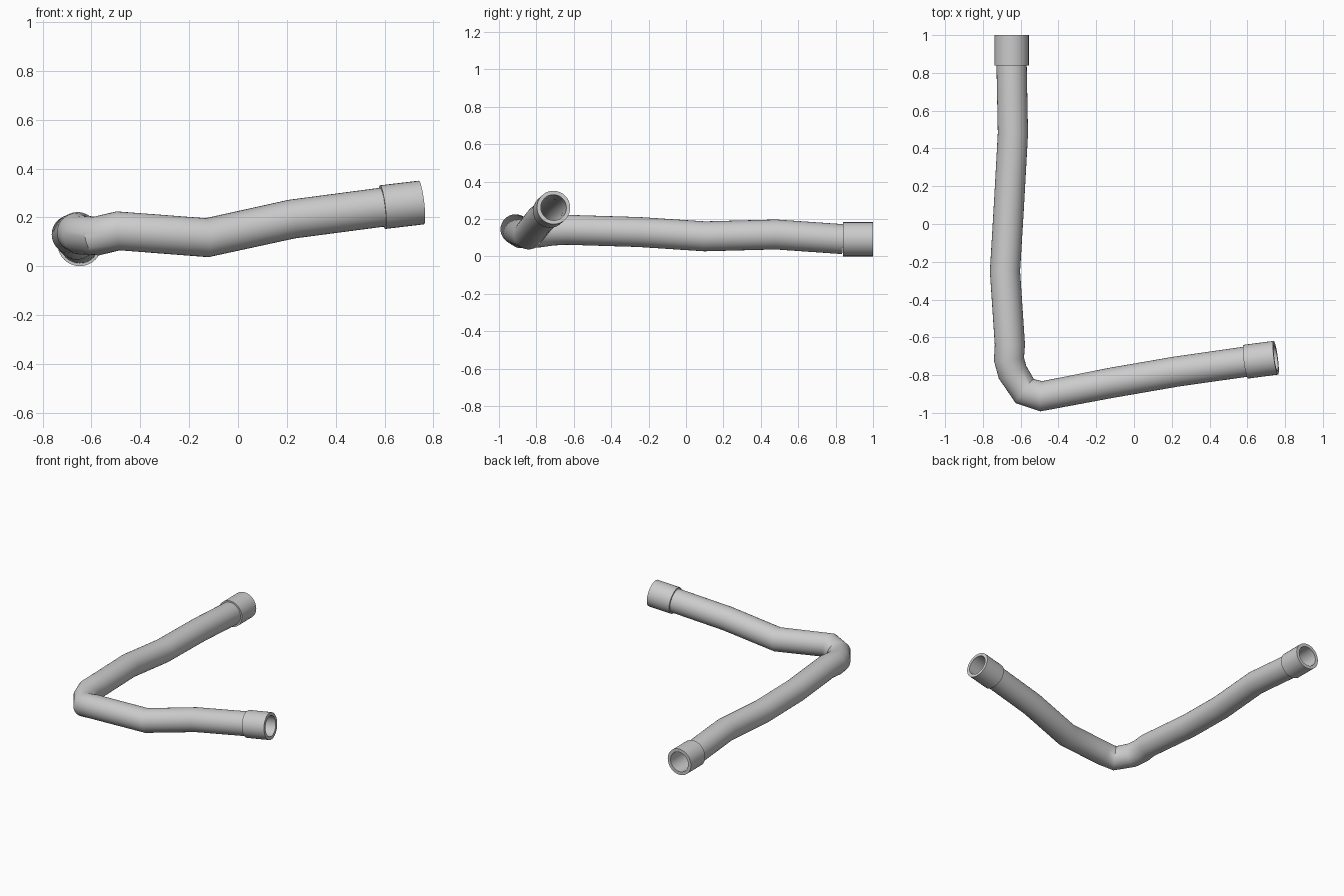
import bpy, bmesh, math
from mathutils import Vector

if "Cube" in bpy.data.objects:
    bpy.data.objects.remove(bpy.data.objects["Cube"])

SIDES = 32
BORE = 0.069


def sweep_pipe(name, path, outer, inner):
    """Hollow pipe along a path, with closed annular ends."""
    pts = [Vector(p) for p in path]
    bm = bmesh.new()
    side = Vector((0, 0, 1))
    rings = {outer: [], inner: []}
    for i, p in enumerate(pts):
        before = (p - pts[i - 1]).normalized() if i else Vector()
        after = (pts[i + 1] - p).normalized() if i < len(pts) - 1 else Vector()
        tangent = (before + after).normalized()
        side = (side - tangent * side.dot(tangent)).normalized()
        other = tangent.cross(side)
        for r, ring in rings.items():
            ring.append([bm.verts.new(p + r * (side * math.cos(a) + other * math.sin(a)))
                         for a in (2 * math.pi * k / SIDES for k in range(SIDES))])

    def bridge(a, b):
        for k in range(SIDES):
            n = (k + 1) % SIDES
            bm.faces.new((a[k], a[n], b[n], b[k]))

    for ring in rings.values():
        for a, b in zip(ring, ring[1:]):
            bridge(a, b)
    for end in (0, -1):
        bridge(rings[outer][end], rings[inner][end])
    bmesh.ops.recalc_face_normals(bm, faces=bm.faces)

    mesh = bpy.data.meshes.new(name)
    bm.to_mesh(mesh)
    bm.free()
    obj = bpy.data.objects.new(name, mesh)
    bpy.context.collection.objects.link(obj)
    bpy.ops.object.select_all(action='DESELECT')
    obj.select_set(True)
    bpy.context.view_layer.objects.active = obj
    bpy.ops.object.shade_smooth_by_angle(angle=math.radians(35))
    return obj


# Bent hose
hose_path = [
    (-0.648, 0.84, 0.092), (-0.641, 0.48, 0.117), (-0.662, 0.10, 0.107),
    (-0.683, -0.25, 0.130), (-0.657, -0.64, 0.142), (-0.662, -0.715, 0.138),
    (-0.643, -0.785, 0.128), (-0.578, -0.885, 0.124), (-0.491, -0.912, 0.145),
    (-0.127, -0.842, 0.117), (0.22, -0.782, 0.193), (0.592, -0.729, 0.242),
]
sweep_pipe("hose", hose_path, 0.08, BORE)

# End collars
sweep_pipe("back_collar", [(-0.648, 0.84, 0.0915), (-0.648, 1.0, 0.0915)], 0.091, BORE)
sweep_pipe("right_collar", [(0.592, -0.729, 0.242), (0.751, -0.708, 0.261)], 0.09, BORE)
